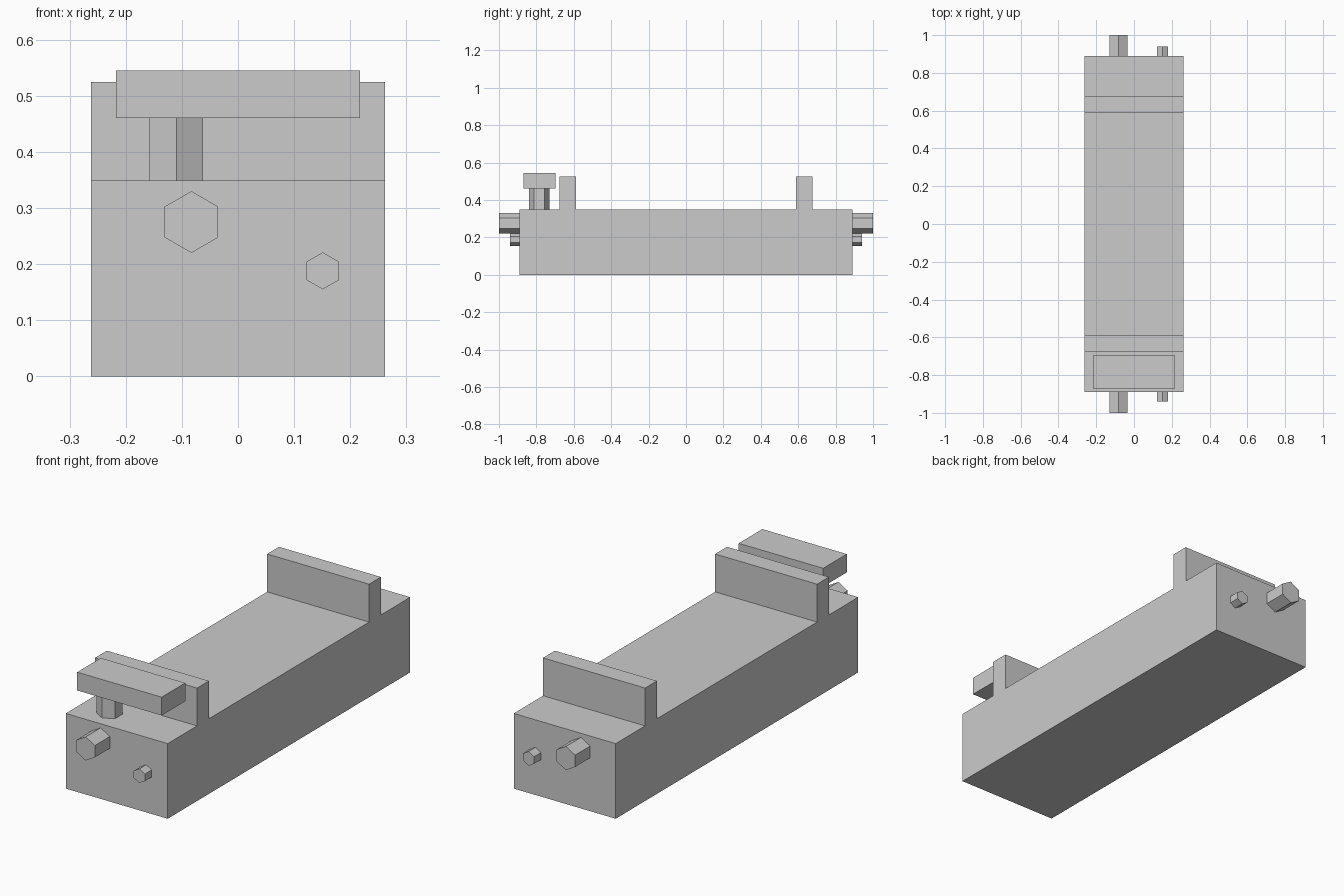
import bpy
import math
from mathutils import Matrix

cube = bpy.data.objects.get("Cube")
if cube:
    bpy.data.objects.remove(cube, do_unlink=True)

grey = bpy.data.materials.new("light_grey")
grey.use_nodes = True
colour = (0.6, 0.6, 0.6, 1)
grey.diffuse_color = colour
grey.node_tree.nodes["Principled BSDF"].inputs["Base Color"].default_value = colour


def finish(name):
    obj = bpy.context.object
    obj.name = obj.data.name = name
    obj.data.materials.append(grey)
    return obj


def box(name, low, high):
    bpy.ops.mesh.primitive_cube_add(size=1)
    obj = finish(name)
    size = [b - a for a, b in zip(low, high)]
    centre = [(a + b) / 2 for a, b in zip(low, high)]
    obj.data.transform(Matrix.Translation(centre) @ Matrix.Diagonal((*size, 1)))


def hex_rod(name, centre, radius, length, along_y=False):
    # The corners point along y when upright, and along z when lying down
    bpy.ops.mesh.primitive_cylinder_add(vertices=6, radius=radius, depth=length)
    obj = finish(name)
    turn = Matrix.Rotation(math.pi / 2 if along_y else 0, 4, "X")
    obj.data.transform(Matrix.Translation(centre) @ turn)


half_width, half_length, deck = 0.262, 0.89, 0.349

# Main block
box("body", (-half_width, -half_length, 0), (half_width, half_length, deck))

# Both ends: upright wall, large peg and small peg
for end, side in (("front", -1), ("back", 1)):
    near, far = sorted((side * 0.588, side * 0.675))
    box(end + "_wall", (-half_width, near, deck), (half_width, far, 0.525))
    for size, x, z, radius, tip in (("large", -0.083, 0.275, 0.055, 1.0),
                                    ("small", 0.151, 0.188, 0.033, 0.94)):
        hex_rod(f"{end}_{size}_peg", (x, side * (half_length + tip) / 2, z),
                radius, tip - half_length, along_y=True)

# Raised plate on its hexagonal post
hex_rod("plate_post", (-0.11, -0.785, (deck + 0.46) / 2), 0.055, 0.46 - deck)
box("raised_plate", (-0.217, -0.87, 0.46), (0.217, -0.697, 0.545))
